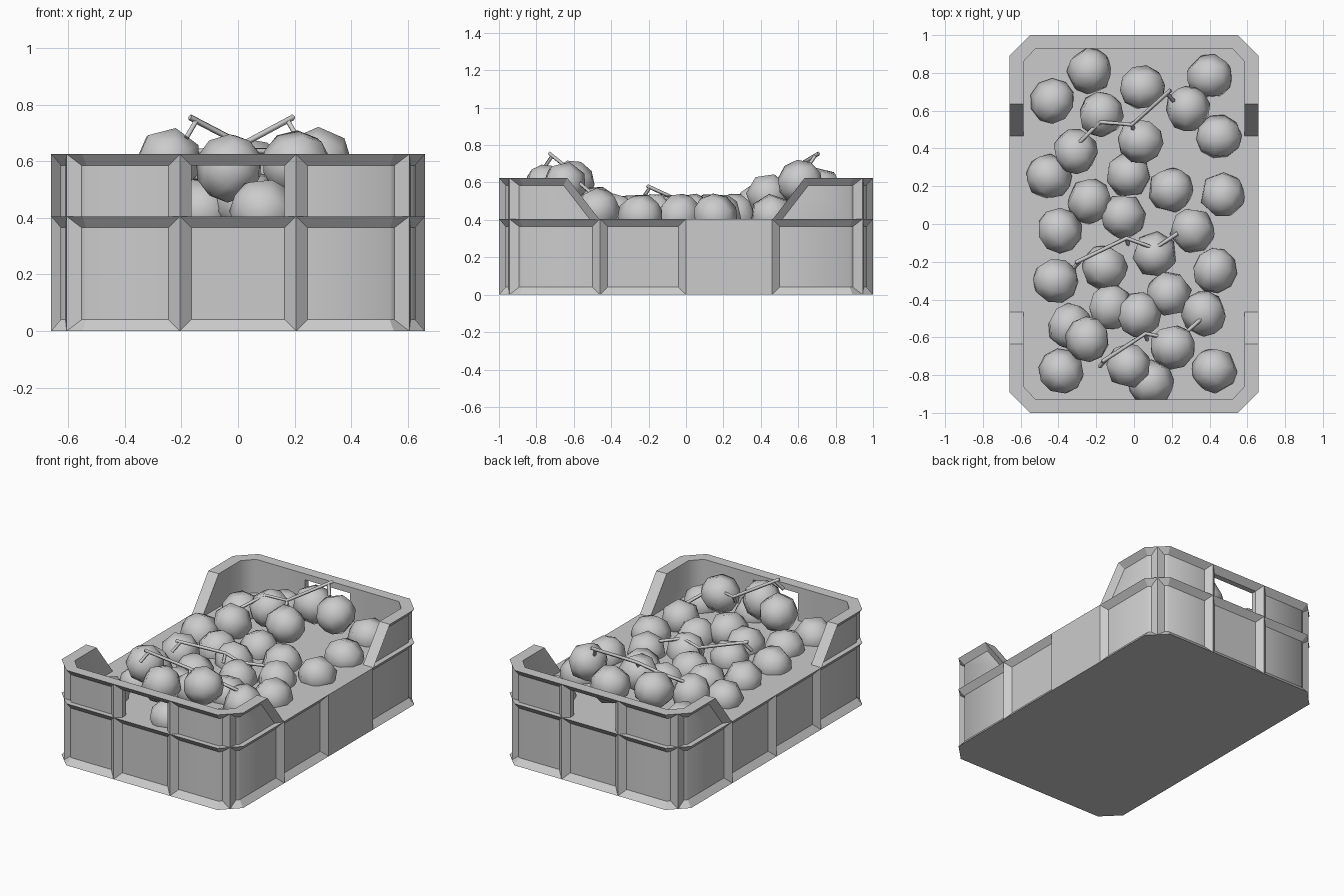
import bpy, bmesh, math, random
from mathutils import Vector, Euler

cube = bpy.data.objects.get("Cube")
if cube:
    bpy.data.objects.remove(cube)
random.seed(4)

DECK, TOP = 0.405, 0.625
BORDER, DEPTH = 0.04, 0.034


def material(name, rgb):
    m = bpy.data.materials.new(name)
    m.use_nodes = True
    m.diffuse_color = (*rgb, 1)
    m.node_tree.nodes["Principled BSDF"].inputs["Base Color"].default_value = (*rgb, 1)
    return m


GREY = material("plain_grey", (0.6, 0.6, 0.6))


def add_object(name, data):
    ob = bpy.data.objects.new(name, data)
    bpy.context.collection.objects.link(ob)
    if not data.materials:
        data.materials.append(GREY)
    return ob


def finish(bm, name, soft_edges):
    """Smooth faces, sharp everywhere but on the rounded corner bends."""
    for f in bm.faces:
        f.smooth = True
    for e in bm.edges:
        e.smooth = e in soft_edges
    me = bpy.data.meshes.new(name)
    bm.to_mesh(me)
    bm.free()
    return me


def sink_panels(bm, panels):
    """Recess each group of faces, leaving bevelled ribs and rims around it."""
    soft = set()
    for faces in panels:
        bmesh.ops.inset_region(bm, faces=faces, thickness=BORDER, depth=-DEPTH,
                               use_even_offset=True, use_boundary=True)
        soft |= {e for f in faces for e in f.edges
                 if all(g in faces for g in e.link_faces)}
    return soft


# Lower crate: chamfered box, ribs at mid chamfer and along the walls
quarter = [(0.66, 0), (0.66, 0.46), (0.66, 0.89), (0.605, 0.945), (0.55, 1), (0.205, 1)]
half = quarter + [(-x, y) for x, y in reversed(quarter)]
outline = half + [(-x, -y) for x, y in half[1:-1]]
ribs = [i for i, (x, y) in enumerate(outline) if abs(x) != 0.55 and abs(y) != 0.89]

bm = bmesh.new()
low = [bm.verts.new((x, y, 0)) for x, y in outline]
high = [bm.verts.new((x, y, DECK)) for x, y in outline]
n = len(outline)
walls = [bm.faces.new((low[i], low[(i + 1) % n], high[(i + 1) % n], high[i])) for i in range(n)]
bm.faces.new(high)
bm.faces.new(low[::-1])
panels = [[walls[j % n] for j in range(a, b)] for a, b in zip(ribs, ribs[1:] + [n])]
soft = sink_panels(bm, panels)
add_object("lower_crate", finish(bm, "lower_crate", soft))

# Raised end wall: U-shaped, sloped ends, hand hole in the middle panel
BASE = 0.36
slope_end = -0.465 + (DECK - BASE) * 0.17 / 0.22
right_half = [  # outer x, y, inner x, y
    (0.66, -0.89, 0.585, -0.86), (0.605, -0.945, 0.552, -0.895),
    (0.55, -1, 0.52, -0.93), (0.205, -1, 0.205, -0.93)]
columns = [(0.66, None, 0.585, None)] + right_half
columns += [(-a, b, -c, d) for a, b, c, d in reversed(columns)]

bm = bmesh.new()
rings = []
for ox, oy, ix, iy in columns:
    ring = []
    for x, y, z in ((ox, oy, BASE), (ox, oy, TOP), (ix, iy, TOP), (ix, iy, BASE)):
        if y is None:
            y = slope_end if z == BASE else -0.635
        ring.append(bm.verts.new((x, y, z)))
    rings.append(ring)
strips = [[bm.faces.new((a[k], b[k], b[(k + 1) % 4], a[(k + 1) % 4])) for k in range(4)]
          for a, b in zip(rings, rings[1:])]
bm.faces.new(rings[0])
bm.faces.new(rings[-1][::-1])
bmesh.ops.recalc_face_normals(bm, faces=bm.faces[:])
outer = [s[0] for s in strips]
inner = [s[2] for s in strips]
soft = {e for f in inner for e in f.edges
        if all(g in inner for g in e.link_faces) and abs(e.verts[0].co.x) > 0.3}
soft |= sink_panels(bm, [outer[0:2], outer[2:4], outer[4:5], outer[5:7], outer[7:9]])
bmesh.ops.inset_region(bm, faces=[inner[4]], thickness=BORDER, use_even_offset=True)
bmesh.ops.delete(bm, geom=[outer[4], inner[4]], context='FACES')
bmesh.ops.bridge_loops(bm, edges=[e for e in bm.edges if e.is_boundary])
soft_columns = [(round(e.verts[0].co.x, 3), round(e.verts[0].co.y, 3))
                for e in soft if e.is_valid]
bmesh.ops.bisect_plane(bm, geom=bm.verts[:] + bm.edges[:] + bm.faces[:],
                       plane_co=(0, 0, DECK - 0.001), plane_no=(0, 0, 1), clear_inner=True)
soft = {e for e in bm.edges
        if abs(e.verts[0].co.z - e.verts[1].co.z) > 0.1
        and (e.verts[0].co - e.verts[1].co).xy.length < 0.001
        and (round(e.verts[0].co.x, 3), round(e.verts[0].co.y, 3)) in soft_columns}
end_wall = finish(bm, "end_wall", soft)
add_object("front_end_wall", end_wall)
add_object("back_end_wall", end_wall).rotation_euler.z = math.pi

# Fruit: low-poly smooth balls, x, y and an optional height
fruit_spots = [
    (-.43, .65), (-.235, .81), (-.175, .58, .53), (.045, .72, .56), (.40, .78),
    (.285, .61, .6), (.45, .46), (.035, .44, .53), (-.31, .385, .47), (-.45, .25),
    (-.03, .26), (.195, .18), (.47, .155), (-.235, .12), (-.055, .04), (-.395, -.035),
    (.31, -.035), (.11, -.16), (-.155, -.23), (-.415, -.3), (.425, -.245), (.185, -.37),
    (-.125, -.44), (.025, -.48, .46), (.37, -.475, .45), (-.34, -.54), (-.245, -.61, .6),
    (.205, -.65, .59), (-.03, -.75, .575), (-.385, -.78), (.425, -.775), (.09, -.84)]
bm = bmesh.new()
bmesh.ops.create_uvsphere(bm, u_segments=7, v_segments=5, radius=0.122)
for f in bm.faces:
    f.smooth = True
fruit_mesh = bpy.data.meshes.new("fruit")
bm.to_mesh(fruit_mesh)
bm.free()
for i, (x, y, *z) in enumerate(fruit_spots):
    fruit = add_object(f"fruit_{i + 1}", fruit_mesh)
    fruit.location = (x, y, z[0] if z else 0.42)
    fruit.rotation_euler = Euler([random.uniform(0, math.tau) for _ in range(3)])

# Vines: kinked square stems with short stalks down to the fruit
vines = {
    "back_vine": [(-.31, .41, .54), (-.18, .54, .63), (-.01, .525, .645), (.195, .71, .755)],
    "middle_vine": [(-.31, -.205, .58), (-.04, -.075, .52), (.11, -.13, .52), (.23, -.05, .5)],
    "front_vine": [(-.17, -.73, .755), (.06, -.58, .635), (.23, -.615, .635), (.37, -.49, .53)],
}
for name, pts in vines.items():
    curve = bpy.data.curves.new(name, 'CURVE')
    curve.dimensions = '3D'
    curve.bevel_depth = 0.011
    curve.bevel_resolution = 0
    curve.use_fill_caps = True
    pts = [Vector(p) for p in pts]
    tip = max((pts[0], pts[-1]), key=lambda p: p.z)
    near = tip.lerp(pts[1] if tip == pts[0] else pts[2], 0.1)
    stalks = [(p, p + Vector((0.01, -0.035, -0.05))) for p in pts[1:3]]
    stalks.append((near, near + Vector((math.copysign(0.035, tip.x), -0.04, -0.06))))
    for path in [pts] + stalks:
        spline = curve.splines.new('POLY')
        spline.points.add(len(path) - 1)
        for sp, p in zip(spline.points, path):
            sp.co = (*p, 1)
    add_object(name, curve)
